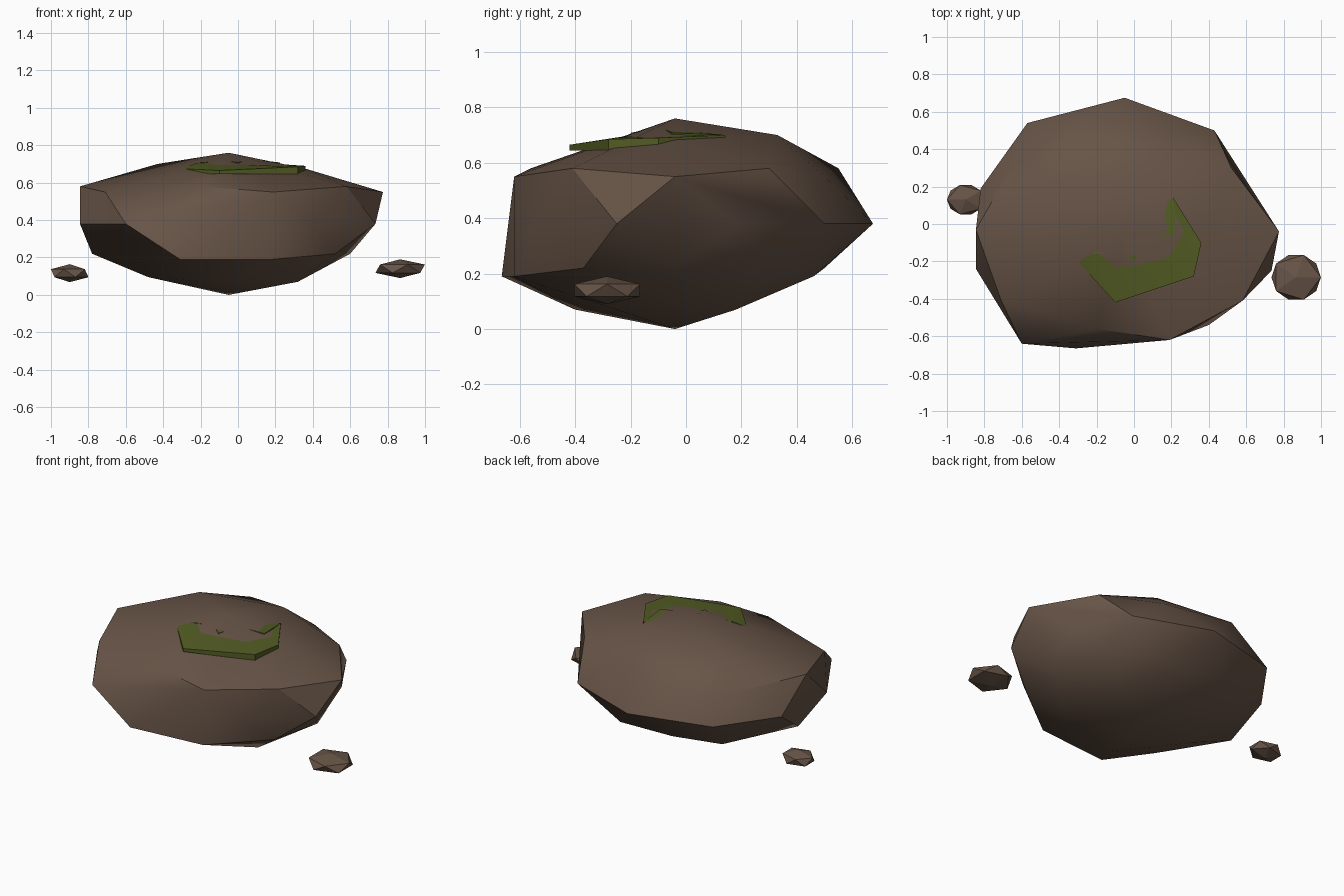
import bpy, bmesh, math

if "Cube" in bpy.data.objects:
    bpy.data.objects.remove(bpy.data.objects["Cube"])


def material(name, rgb):
    m = bpy.data.materials.new(name)
    m.diffuse_color = (*rgb, 1)
    m.use_nodes = True
    m.node_tree.nodes["Principled BSDF"].inputs["Base Color"].default_value = m.diffuse_color
    return m


STONE = material("brown stone", (0.135, 0.088, 0.062))
MOSS = material("moss green", (0.085, 0.105, 0.017))


def finish(bm, name, mat, angle=None):
    bmesh.ops.recalc_face_normals(bm, faces=bm.faces[:])
    mesh = bpy.data.meshes.new(name)
    bm.to_mesh(mesh)
    bm.free()
    mesh.materials.append(mat)
    ob = bpy.data.objects.new(name, mesh)
    bpy.context.collection.objects.link(ob)
    if angle:
        bpy.ops.object.select_all(action='DESELECT')
        ob.select_set(True)
        bpy.context.view_layer.objects.active = ob
        bpy.ops.object.shade_smooth_by_angle(angle=math.radians(angle))
    return ob


# boulder: convex hull of irregular rings, from base to crown
rings = [
    (0.00, [(-.05, -.04)]),
    (0.07, [(.32, -.25), (.25, .18), (-.13, .18), (-.15, -.40)]),
    (0.095, [(-.48, -.04)]),
    (0.19, [(.18, -.62), (-.31, -.665), (-.50, -.40), (-.52, .37), (.15, .46)]),
    (0.22, [(.60, -.04), (.45, .30), (-.25, .50), (-.78, -.04), (.52, -.37)]),
    (0.38, [(.735, -.25), (.40, -.54), (-.05, -.64), (-.60, -.64), (-.845, -.24),
            (-.82, .19), (-.57, .54), (-.05, .675), (.43, .50), (.62, .18)]),
    (0.55, [(.775, -.04), (.19, -.62), (-.71, -.41), (-.60, .40), (.20, .50)]),
    (0.58, [(.58, -.41), (-.20, -.56), (-.845, -.03), (-.29, .55), (.52, .30)]),
    (0.65, [(.09, -.33), (-.38, -.25)]),
    (0.70, [(.10, .33), (-.43, .22)]),
    (0.675, [(.36, -.04)]),
    (0.76, [(-.05, -.04)]),
]
bm = bmesh.new()
for z, ring in rings:
    for x, y in ring:
        bm.verts.new((x, y, z))
res = bmesh.ops.convex_hull(bm, input=bm.verts[:])
loose = [v for v in bm.verts if not v.link_faces]
bmesh.ops.delete(bm, geom=loose, context='VERTS')
finish(bm, "boulder", STONE, 30)

# moss patch: slab with a ragged back edge sunk into the boulder
outline = [(-.30, -.20, .675), (-.10, -.42, .665), (.32, -.28, .685), (.36, -.10, .69),
           (.21, .14, .70), (.225, -.05, .708), (.10, -.08, .722), (.03, -.15, .715),
           (0, -.20, .708), (-.07, -.15, .718), (-.22, -.16, .705)]
bm = bmesh.new()
top = [bm.verts.new(p) for p in outline]
low = [bm.verts.new((x, y, .645)) for x, y, z in outline]
bm.faces.new(top)
bm.faces.new(low[::-1])
for i in range(len(top)):
    j = (i + 1) % len(top)
    bm.faces.new((top[i], low[i], low[j], top[j]))
bmesh.ops.triangulate(bm, faces=bm.faces[:])
finish(bm, "moss_patch", MOSS, 30)

# loose pebbles either side
for name, centre, size, turn in (
        ("pebble_right", (.867, -.285, .14), (.148, .140, .05), 0),
        ("pebble_left", (-.90, .13, .116), (.112, .092, .048), math.pi)):
    bm = bmesh.new()
    bmesh.ops.create_icosphere(bm, subdivisions=1, radius=1)
    bmesh.ops.scale(bm, vec=size, verts=bm.verts[:])
    ob = finish(bm, name, STONE)
    ob.location = centre
    ob.rotation_euler.z = turn
